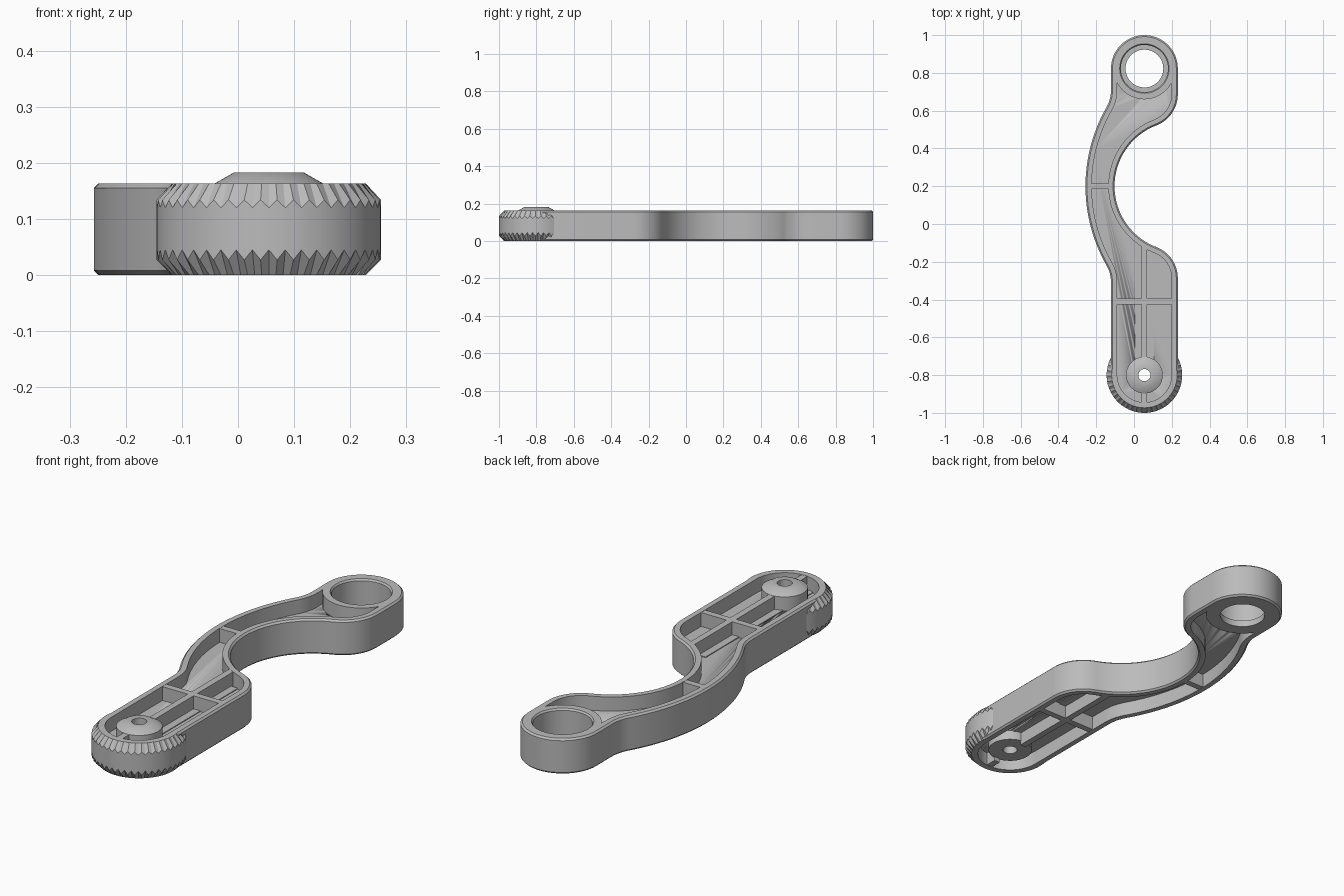
import bpy, bmesh
from math import sin, cos, radians, pi

cube = bpy.data.objects.get("Cube")
if cube:
    bpy.data.objects.remove(cube, do_unlink=True)

grey = bpy.data.materials.new("plain grey")
grey.use_nodes = True
colour = (0.5, 0.5, 0.5, 1)
grey.diffuse_color = colour
grey.node_tree.nodes["Principled BSDF"].inputs["Base Color"].default_value = colour

CX, RING_Y, KNOB_Y = 0.055, 0.823, -0.8
R, TOP, WALL = 0.177, 0.163, 0.033
WEB_LOW, WEB_HIGH = 0.066, 0.098


def finish(name, bm, angle=30):
    bmesh.ops.remove_doubles(bm, verts=bm.verts, dist=0.001)
    bmesh.ops.recalc_face_normals(bm, faces=bm.faces)
    mesh = bpy.data.meshes.new(name)
    bm.to_mesh(mesh)
    bm.free()
    mesh.materials.append(grey)
    ob = bpy.data.objects.new(name, mesh)
    bpy.context.collection.objects.link(ob)
    bpy.ops.object.select_all(action="DESELECT")
    ob.select_set(True)
    bpy.context.view_layer.objects.active = ob
    bpy.ops.object.shade_smooth_by_angle(angle=radians(angle))
    return ob


def loft(name, loops, ring=True, around=True, angle=30):
    """Skin a list of equal point loops; ring closes the section."""
    bm = bmesh.new()
    rows = [[bm.verts.new(p) for p in loop] for loop in loops]
    n, m = len(rows[0]), len(rows)
    for j in range(m if ring else m - 1):
        a, b = rows[j], rows[(j + 1) % m]
        for i in range(n if around else n - 1):
            k = (i + 1) % n
            bm.faces.new((a[i], a[k], b[k], b[i]))
    if not ring:
        bm.faces.new(rows[0])
        bm.faces.new(rows[-1])
    if not around:
        bm.faces.new([r[0] for r in rows])
        bm.faces.new([r[-1] for r in rows])
    return finish(name, bm, angle)


def arc(x, y, r, start, end, steps):
    angles = [radians(start + (end - start) * i / steps) for i in range(steps + 1)]
    return [(x + r * cos(a), y + r * sin(a)) for a in angles]


def outline(d):
    """Plan outline of the arm, moved inwards by d."""
    return (arc(CX, KNOB_Y, R - d, 180, 360, 32)
            + arc(CX, -0.287, R - d, 0, 69, 14)
            + arc(0.242, 0.2, 0.345 + d, 249, 111, 32)
            + arc(CX, 0.687, R - d, -69, 0, 14)
            + arc(CX, RING_Y, R - d, 0, 180, 32)
            + arc(-0.302, 0.708, 0.18 + d, 0, -29.8, 8)
            + arc(0.586, 0.2, 0.843 - d, 150.2, 209.8, 32)
            + arc(-0.302, -0.308, 0.18 + d, 29.8, 0, 8))


def at(points, z):
    return [(x, y, z) for x, y in points]


def turned(name, y, profile, ring=True):
    loops = [at(arc(CX, y, r, 0, 360, 48)[:-1], z) for r, z in profile]
    return loft(name, loops, ring)


def box(name, x0, x1, y0, y1, z0, z1):
    corners = [(x0, y0), (x1, y0), (x1, y1), (x0, y1)]
    return loft(name, [at(corners, z0), at(corners, z1)], ring=False)


# Outer wall with chamfered rims
c = 0.008
section = [(c, 0), (0, c), (0, TOP - c), (c, TOP), (WALL, TOP), (WALL, 0)]
loft("outer_wall", [at(outline(d), z) for d, z in section])

# Thin web half way up, opened for the ring and the boss
web = loft("web", [at(outline(0.02), z) for z in (WEB_LOW, WEB_HIGH)], ring=False)
for name, y, r in (("ring_cutter", RING_Y, 0.14), ("boss_cutter", KNOB_Y, 0.06)):
    cutter = turned(name, y, [(r, -0.1), (r, 0.3)], ring=False)
    cutter.hide_render = True
    cutter.hide_set(True)
    cut = web.modifiers.new(name, "BOOLEAN")
    cut.operation, cut.solver, cut.object = "DIFFERENCE", "EXACT", cutter
    bpy.context.view_layer.objects.active = web
    bpy.ops.object.modifier_apply(modifier=cut.name)
    bpy.data.objects.remove(cutter, do_unlink=True)

# Stepped bearing ring
turned("bearing_ring", RING_Y, [(0.163, 0), (0.163, TOP), (0.131, TOP), (0.125, TOP - c),
                                (0.125, 0.03), (0.1, 0.03), (0.1, 0)])

# Bored boss with a conical top
turned("pivot_boss", KNOB_Y, [(0.032, 0.02), (0.097, 0.02), (0.097, TOP),
                              (0.062, 0.183), (0.032, 0.183)])

# Stiffening ribs, flush with the rims
t, low, high = 0.015, 0.001, TOP - 0.001
box("long_rib", CX - t, CX + t, KNOB_Y + 0.09, -0.12, low, high)
box("end_rib", CX - t, CX + t, -0.96, KNOB_Y - 0.09, low, high)
box("cross_rib", -0.1, 0.21, -0.41 - t, -0.41 + t, low, high)
box("arm_rib", -0.235, -0.125, 0.2 - t, 0.2 + t, low, high)

# Slightly raised band of the web along the long rib
for name, y0, y1 in (("web_band", KNOB_Y + 0.08, -0.15), ("web_band_end", -0.94, KNOB_Y - 0.08)):
    box(name, CX - 0.05, CX + 0.05, y0, y1, WEB_LOW - 0.004, WEB_HIGH + 0.004)

# Bulging grip around the end, with a notched edge above and below
grip = [(0.165, 0, 0), (0.173, 0, 0), (0.2, 0.045, -0.018), (0.2, 0.12, 0.014),
        (0.173, TOP, 0), (0.165, TOP, 0)]
loops = []
for r, z, shift in grip:
    base = arc(CX, KNOB_Y, r, 152, 388, 56)
    loops.append([(x, y, z + shift * (i % 2)) for i, (x, y) in enumerate(base)])
loft("end_grip", loops, around=False, angle=18)
